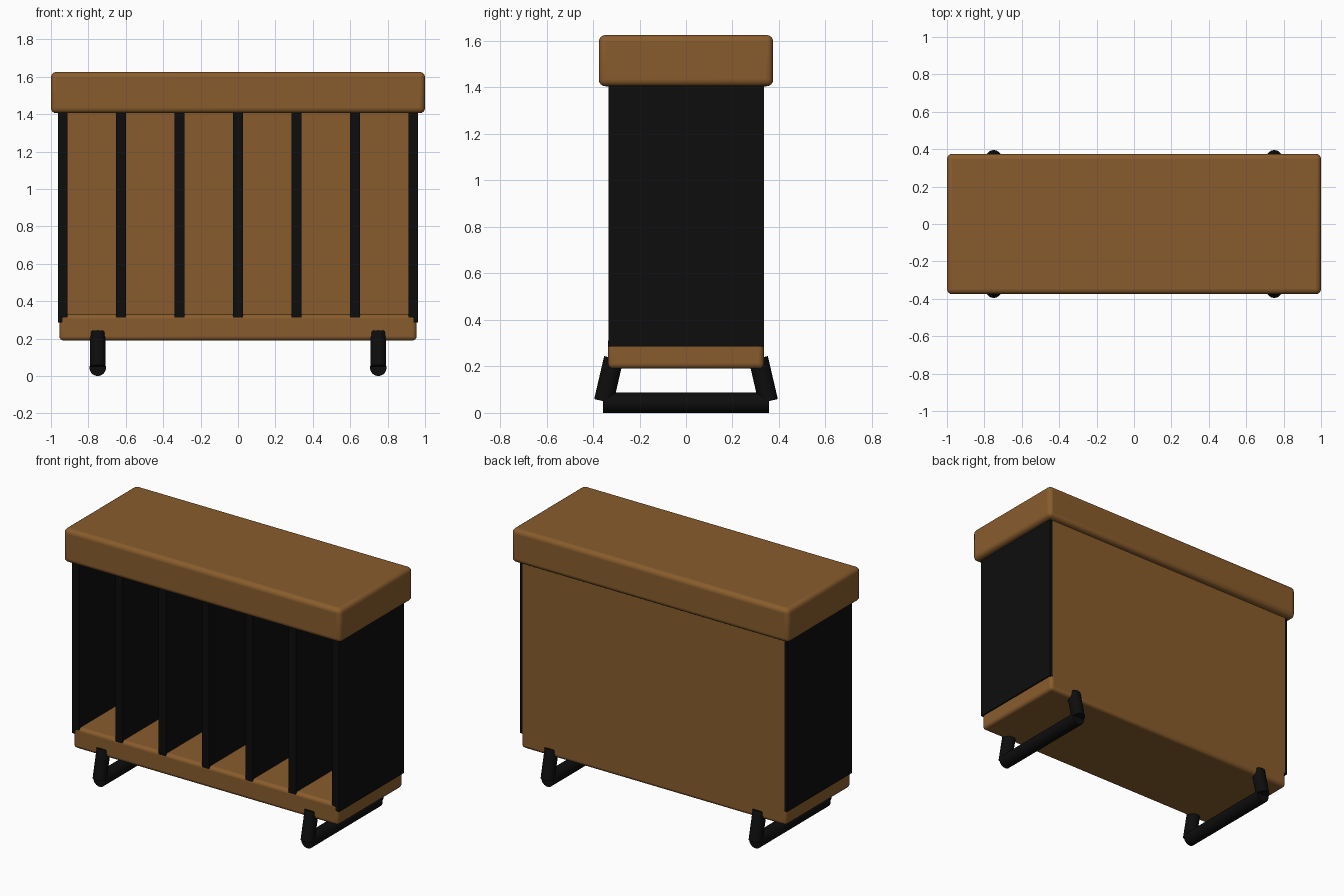
import bpy
import math
from mathutils import Vector

old = bpy.data.objects.get("Cube")
if old:
    bpy.data.objects.remove(old, do_unlink=True)


def material(name, rgb):
    m = bpy.data.materials.new(name)
    m.use_nodes = True
    m.diffuse_color = (*rgb, 1)
    bsdf = m.node_tree.nodes["Principled BSDF"]
    bsdf.inputs["Base Color"].default_value = (*rgb, 1)
    bsdf.inputs["Roughness"].default_value = 0.6
    return m


wood = material("brown_wood", (0.25, 0.108, 0.026))
black = material("black_metal", (0.004, 0.004, 0.004))


def box(name, mat, x, y, z, bevel=0):
    """Box spanning the given (low, high) ranges, with rounded edges."""
    low, high = Vector((x[0], y[0], z[0])), Vector((x[1], y[1], z[1]))
    bpy.ops.mesh.primitive_cube_add(size=1, location=(low + high) / 2)
    ob = bpy.context.object
    ob.name = name
    ob.scale = high - low
    bpy.ops.object.transform_apply(location=False, rotation=False, scale=True)
    ob.data.materials.append(mat)
    if bevel:
        mod = ob.modifiers.new("rounded_edges", "BEVEL")
        mod.width = bevel
        mod.segments = 4
        bpy.ops.object.shade_smooth_by_angle(angle=math.radians(35))
    return ob


def rod(name, mat, start, end, radius):
    """Round bar between two points."""
    a, b = Vector(start), Vector(end)
    bpy.ops.mesh.primitive_cylinder_add(
        vertices=32, radius=radius, depth=(b - a).length, location=(a + b) / 2,
        rotation=(b - a).to_track_quat("Z", "Y").to_euler())
    ob = bpy.context.object
    ob.name = name
    ob.data.materials.append(mat)
    bpy.ops.object.shade_smooth_by_angle(angle=math.radians(35))
    return ob


# Wooden top slab, base and back panel
box("top_slab", wood, (-1, 1), (-0.375, 0.375), (1.405, 1.625), 0.028)
box("base", wood, (-0.955, 0.955), (-0.335, 0.335), (0.19, 0.33), 0.022)
box("back_panel", wood, (-0.945, 0.945), (0.305, 0.335), (0.29, 1.42))

# Upright dividers; the outer two are the end walls
count, spacing, half = 7, 0.3125, 0.026
for i in range(count):
    x = (i - (count - 1) / 2) * spacing
    name = "end_wall" if i in (0, count - 1) else "divider"
    box(f"{name}_{i + 1}", black, (x - half, x + half),
        (-0.334, 0.334), (0.285, 1.42))

# Runner legs: one floor bar with a leaning post at each end
for side, x in (("right", -0.75), ("left", 0.75)):
    rod(f"{side}_floor_bar", black, (x, -0.356, 0.044), (x, 0.356, 0.044), 0.044)
    for end, s in (("front", -1), ("back", 1)):
        rod(f"{side}_{end}_leg", black,
            (x, s * 0.354, 0.05), (x, s * 0.311, 0.235), 0.042)
